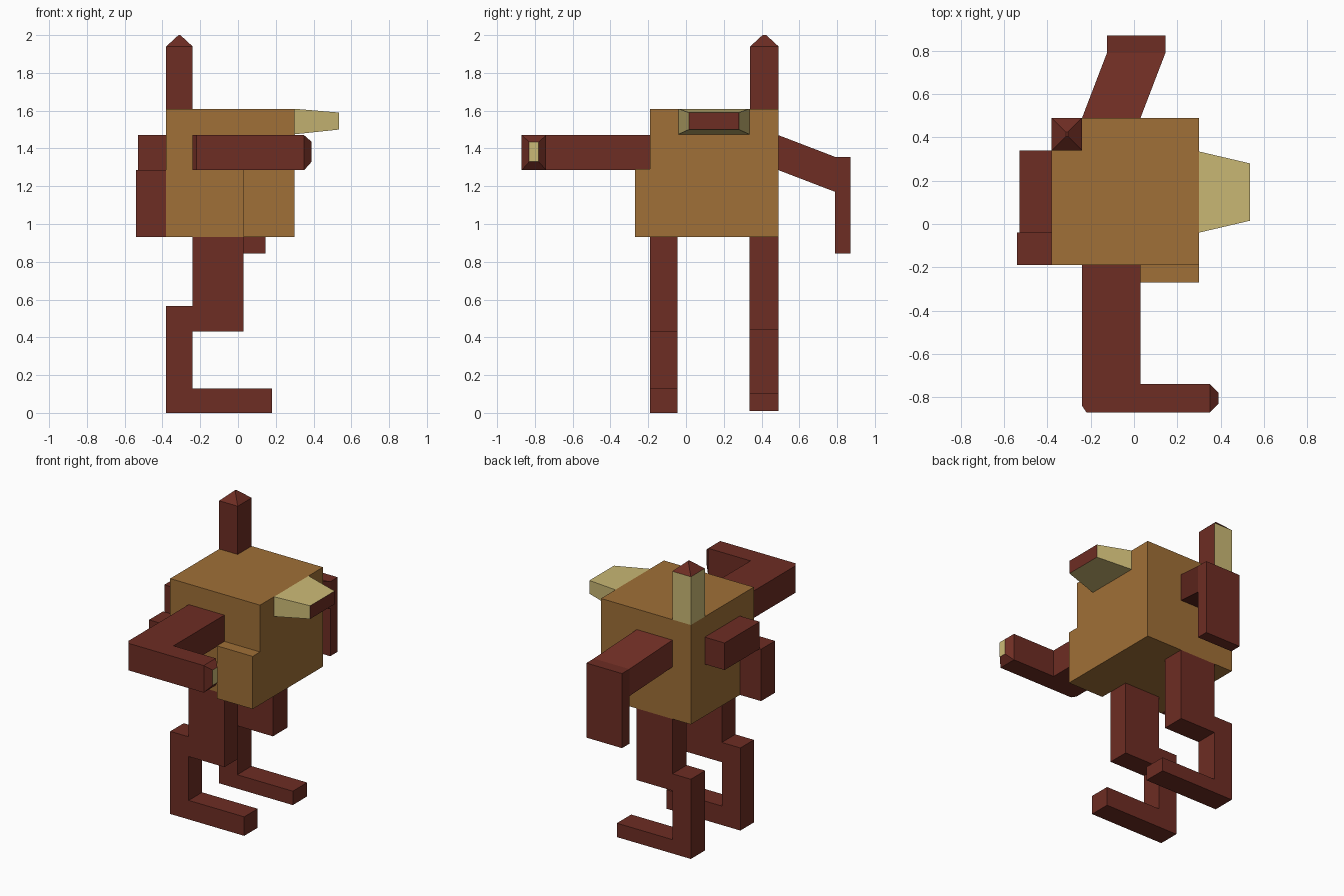
import bpy, bmesh

cube = bpy.data.objects.get("Cube")
if cube:
    bpy.data.objects.remove(cube, do_unlink=True)


def material(name, rgb):
    mat = bpy.data.materials.new(name)
    mat.use_nodes = True
    mat.diffuse_color = (*rgb, 1)
    mat.node_tree.nodes["Principled BSDF"].inputs["Base Color"].default_value = (*rgb, 1)
    return mat


tan = material("tan_brown", (0.35, 0.16, 0.038))
maroon = material("dark_maroon", (0.155, 0.026, 0.017))
cream = material("pale_cream", (0.60, 0.49, 0.18))


def place(axis, along, u, v):
    """Point at a distance along an axis; u and v are the other axes in order."""
    point = [u, v]
    point.insert("xyz".index(axis), along)
    return point


def finish(name, bm, mats, rule=None):
    bmesh.ops.recalc_face_normals(bm, faces=bm.faces)
    bm.normal_update()
    if rule:
        for face in bm.faces:
            face.material_index = rule(face.normal)
    mesh = bpy.data.meshes.new(name)
    bm.to_mesh(mesh)
    bm.free()
    for mat in mats:
        mesh.materials.append(mat)
    obj = bpy.data.objects.new(name, mesh)
    bpy.context.collection.objects.link(obj)
    return obj


def loft(name, axis, stations, mats, rule=None):
    """Skin rectangles (u0, u1, v0, v1) placed at stations along an axis."""
    bm = bmesh.new()
    rings = []
    for along, (u0, u1, v0, v1) in stations:
        corners = ((u0, v0), (u1, v0), (u1, v1), (u0, v1))
        rings.append([bm.verts.new(place(axis, along, u, v)) for u, v in corners])
    bm.faces.new(rings[0])
    bm.faces.new(rings[-1])
    for a, b in zip(rings, rings[1:]):
        for i in range(4):
            j = (i + 1) % 4
            bm.faces.new((a[i], a[j], b[j], b[i]))
    return finish(name, bm, mats, rule)


def box(name, x, y, z, mat):
    rect = (*x, *y)
    return loft(name, "z", [(z[0], rect), (z[1], rect)], [mat])


def extrude(name, axis, profile, start, end, mat):
    """Extrude a flat outline along an axis."""
    bm = bmesh.new()
    a = [bm.verts.new(place(axis, start, u, v)) for u, v in profile]
    b = [bm.verts.new(place(axis, end, u, v)) for u, v in profile]
    bm.faces.new(a)
    bm.faces.new(b)
    for i in range(len(a)):
        j = (i + 1) % len(a)
        bm.faces.new((a[i], a[j], b[j], b[i]))
    return finish(name, bm, [mat])


# Body and side pouch
box("body", (-0.38, 0.30), (-0.19, 0.49), (0.93, 1.61), tan)
box("side_pouch", (0.03, 0.30), (-0.27, -0.19), (0.93, 1.29), tan)

# Legs with bent knee and long foot
for side, y0, y1, sole, instep, knee, heel_top in (
        ("near", -0.19, -0.045, 0, 0.13, 0.43, 0.565),
        ("far", 0.335, 0.49, 0.01, 0.105, 0.44, 0.555)):
    outline = [(-0.24, 0.93), (0.03, 0.93), (0.03, knee), (-0.24, knee),
               (-0.24, instep), (0.18, instep), (0.18, sole), (-0.38, sole),
               (-0.38, heel_top), (-0.24, heel_top)]
    extrude(side + "_leg", "y", outline, y0, y1, maroon)

# Reaching arm, bent forwards, with a tapered pale-ended tip
arm = [(-0.24, -0.19), (-0.24, -0.84), (-0.22, -0.87), (0.35, -0.87),
       (0.35, -0.74), (0.03, -0.74), (0.03, -0.19)]
extrude("reaching_arm", "z", arm, 1.285, 1.47, maroon)
loft("reaching_arm_tip", "x",
     [(0.35, (-0.87, -0.74, 1.285, 1.47)), (0.39, (-0.83, -0.78, 1.33, 1.435))],
     [maroon, cream], lambda n: int(n.x > 0.95))

# Hanging arm, sloping out and then down
loft("hanging_upper_arm", "y",
     [(0.49, (-0.24, 0.03, 1.285, 1.47)), (0.79, (-0.125, 0.145, 1.17, 1.355))],
     [maroon])
box("hanging_forearm", (-0.125, 0.145), (0.79, 0.87), (0.845, 1.355), maroon)

# Tail on the rear face
box("tail_upper", (-0.53, -0.38), (-0.04, 0.34), (1.285, 1.47), maroon)
box("tail_lower", (-0.54, -0.38), (-0.19, -0.04), (0.93, 1.285), maroon)

# Beak with a dark end
loft("beak", "x",
     [(0.30, (-0.04, 0.335, 1.475, 1.61)), (0.535, (0.015, 0.28, 1.50, 1.59))],
     [cream, maroon], lambda n: int(n.x > 0.95))

# Horn, pale on its two outer faces, with a pointed cap
loft("horn", "z",
     [(1.61, (-0.38, -0.24, 0.34, 0.49)), (1.94, (-0.38, -0.24, 0.34, 0.49)),
      (2.0, (-0.315, -0.305, 0.405, 0.425))],
     [maroon, cream], lambda n: int(n.y > 0.95 or n.x < -0.95))
